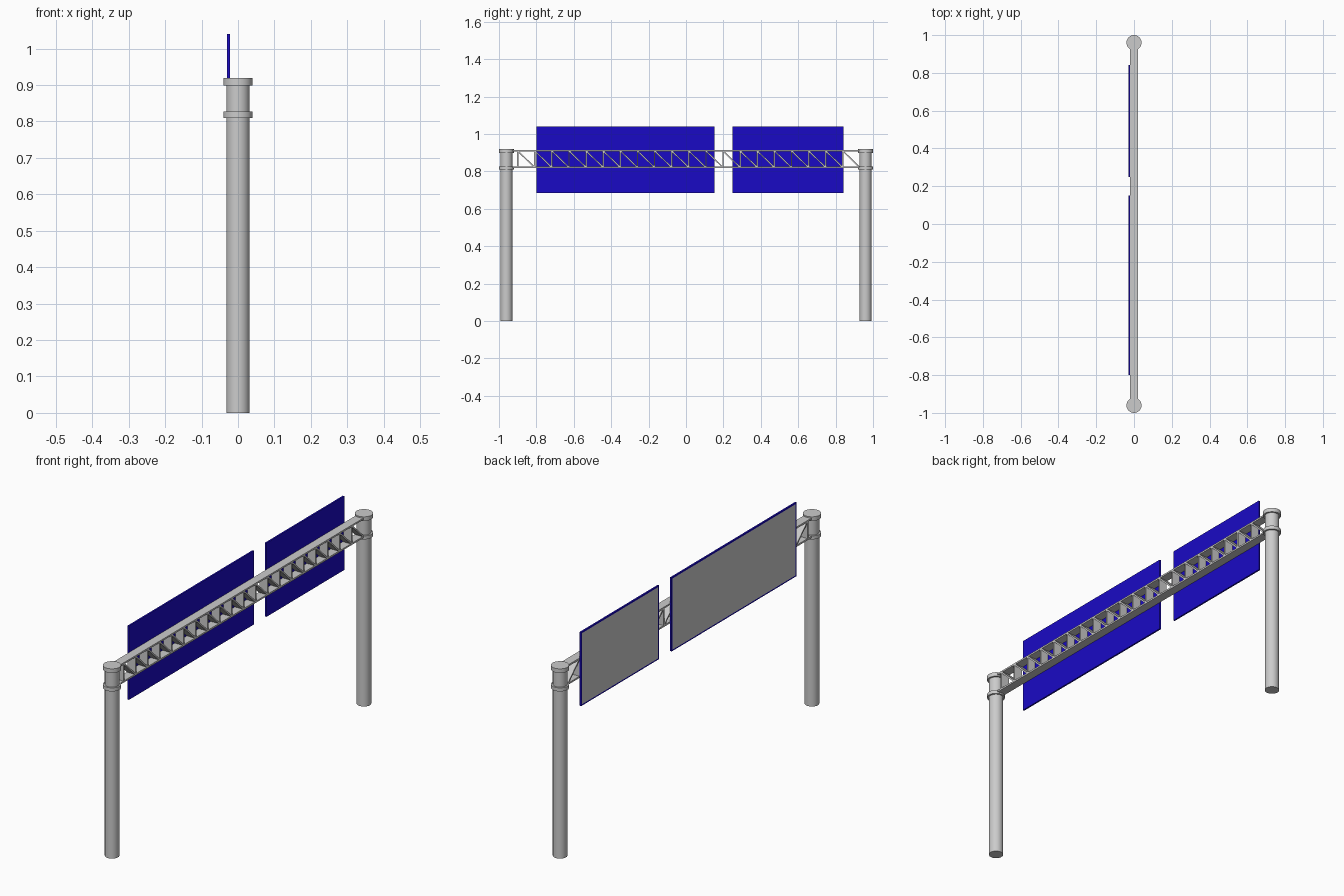
import bpy, bmesh, math
from mathutils import Matrix

if "Cube" in bpy.data.objects:
    bpy.data.objects.remove(bpy.data.objects["Cube"])

BLUE = bpy.data.materials.new("sign_blue")
BLUE.diffuse_color = (0.01, 0.003, 0.56, 1)
BLUE.use_nodes = True
BLUE.node_tree.nodes["Principled BSDF"].inputs["Base Color"].default_value = BLUE.diffuse_color
GREY = bpy.data.materials.new("sign_grey")
GREY.diffuse_color = (0.6, 0.6, 0.6, 1)
GREY.use_nodes = True
GREY.node_tree.nodes["Principled BSDF"].inputs["Base Color"].default_value = GREY.diffuse_color


def finish(name, bm, mats=()):
    bmesh.ops.recalc_face_normals(bm, faces=bm.faces)
    me = bpy.data.meshes.new(name)
    bm.to_mesh(me)
    bm.free()
    for m in mats:
        me.materials.append(m)
    ob = bpy.data.objects.new(name, me)
    bpy.context.collection.objects.link(ob)
    return ob


def add_box(bm, center, size, rot_x=0.0):
    mat = (Matrix.Translation(center) @ Matrix.Rotation(rot_x, 4, 'X')
           @ Matrix.Diagonal((*size, 1)))
    bmesh.ops.create_cube(bm, size=1, matrix=mat)


# Posts with two collars, turned from one profile
PROFILE = [(0.032, 0), (0.032, 0.81), (0.04, 0.81), (0.04, 0.827),
           (0.032, 0.827), (0.032, 0.899), (0.04, 0.899), (0.04, 0.919)]
SIDES = 32


def post(name, y):
    bm = bmesh.new()
    rings = []
    for r, z in PROFILE:
        rings.append([bm.verts.new((r * math.cos(2 * math.pi * i / SIDES),
                                    y + r * math.sin(2 * math.pi * i / SIDES), z))
                      for i in range(SIDES)])
    for a, b in zip(rings, rings[1:]):
        for i in range(SIDES):
            j = (i + 1) % SIDES
            bm.faces.new((a[i], a[j], b[j], b[i]))
    bm.faces.new(rings[0])
    bm.faces.new(rings[-1])
    ob = finish(name, bm)
    bpy.ops.object.select_all(action='DESELECT')
    ob.select_set(True)
    bpy.context.view_layer.objects.active = ob
    bpy.ops.object.shade_smooth_by_angle(angle=math.radians(30))


post("post_left", -0.96)
post("post_right", 0.96)

# Truss: top and bottom plates
WIDTH, T = 0.042, 0.008
Z0, Z1 = 0.817, 0.913
for name, z in (("truss_top_plate", Z1 - T / 2), ("truss_bottom_plate", Z0 + T / 2)):
    bm = bmesh.new()
    add_box(bm, (0, 0, z), (WIDTH, 1.88, T))
    finish(name, bm)

# Truss: upright slats and diagonals falling towards +y
START, STEP, COUNT = -0.90, 0.0915, 20
H = Z1 - Z0 - T
ZM = (Z0 + Z1) / 2
bm = bmesh.new()
for i in range(COUNT):
    y = START + i * STEP
    add_box(bm, (0, y, ZM), (WIDTH, 0.007, H))
    add_box(bm, (0, y + STEP / 2, ZM), (WIDTH, math.hypot(STEP, H), 0.007),
            -math.atan2(H, STEP))
finish("truss_web", bm)


# Sign panels: blue box with an inset grey face on the -x side
def sign(name, y0, y1):
    bm = bmesh.new()
    add_box(bm, (-0.026, (y0 + y1) / 2, 0.8615), (0.008, y1 - y0, 0.356))
    bm.normal_update()
    face = min(bm.faces, key=lambda f: f.calc_center_median().x)
    bmesh.ops.inset_region(bm, faces=[face], thickness=0.009)
    face.material_index = 1
    finish(name, bm, (BLUE, GREY))


sign("sign_panel_wide", -0.80, 0.152)
sign("sign_panel_narrow", 0.248, 0.842)
